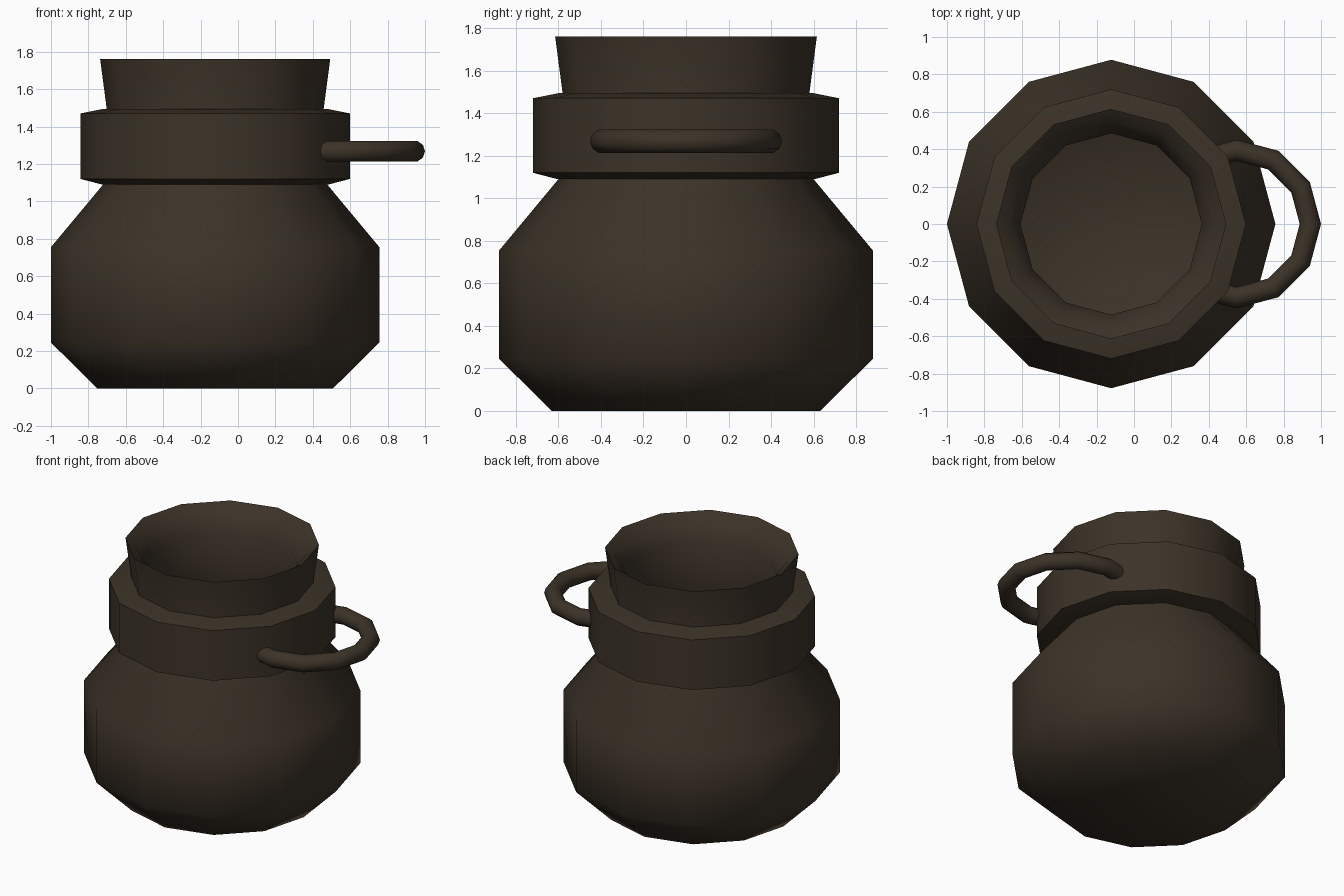
import bpy, bmesh, math

if "Cube" in bpy.data.objects:
    bpy.data.objects.remove(bpy.data.objects["Cube"])

CX = -0.122   # jar axis
SIDES = 12

clay = bpy.data.materials.new("dark brown clay")
clay.diffuse_color = (0.045, 0.033, 0.021, 1)
clay.use_nodes = True
clay.node_tree.nodes["Principled BSDF"].inputs["Base Color"].default_value = clay.diffuse_color


def finish(bm, name, angle):
    bmesh.ops.recalc_face_normals(bm, faces=bm.faces)
    me = bpy.data.meshes.new(name)
    bm.to_mesh(me)
    bm.free()
    ob = bpy.data.objects.new(name, me)
    bpy.context.collection.objects.link(ob)
    me.materials.append(clay)
    bpy.ops.object.select_all(action='DESELECT')
    ob.select_set(True)
    bpy.context.view_layer.objects.active = ob
    bpy.ops.object.shade_smooth_by_angle(angle=math.radians(angle))
    return ob


def bridge(bm, a, b):
    n = len(a)
    for i in range(n):
        j = (i + 1) % n
        bm.faces.new((a[i], a[j], b[j], b[i]))


def lathe(name, profile, closed, angle):
    """Spin (radius, z) points around the jar axis; cap the ends or close the ring."""
    bm = bmesh.new()
    rings = []
    for r, z in profile:
        rings.append([bm.verts.new((CX + r * math.cos(math.tau * i / SIDES),
                                    r * math.sin(math.tau * i / SIDES), z))
                      for i in range(SIDES)])
    for a, b in zip(rings, rings[1:]):
        bridge(bm, a, b)
    if closed:
        bridge(bm, rings[-1], rings[0])
    else:
        bm.faces.new(rings[0])
        bm.faces.new(rings[-1])
    return finish(bm, name, angle)


# Hollow jar: foot, belly, shoulder, neck, flared lip, then the inside
lathe("jar_body", [
    (0.63, 0), (0.878, 0.245), (0.878, 0.755), (0.595, 1.095),
    (0.58, 1.495), (0.615, 1.76), (0.55, 1.71), (0.485, 1.60),
    (0.485, 1.10), (0.75, 0.70), (0.75, 0.30), (0.55, 0.12)], False, 75)

# Thick band around the neck
lathe("neck_collar", [
    (0.57, 1.09), (0.605, 1.09), (0.72, 1.12), (0.72, 1.47),
    (0.595, 1.495), (0.57, 1.495)], True, 50)

# Ring handle: an open arc whose ends sink into the collar
bm = bmesh.new()
rings = []
for k in range(-4, 5):
    a = math.radians(30 * k)
    ring = []
    for i in range(10):
        t = math.tau * i / 10
        r = 0.394 + 0.057 * math.cos(t)
        ring.append(bm.verts.new((0.549 + r * math.cos(a), r * math.sin(a),
                                  1.268 + 0.057 * math.sin(t))))
    rings.append(ring)
for a, b in zip(rings, rings[1:]):
    bridge(bm, a, b)
bm.faces.new(rings[0])
bm.faces.new(rings[-1])
finish(bm, "ring_handle", 60)
